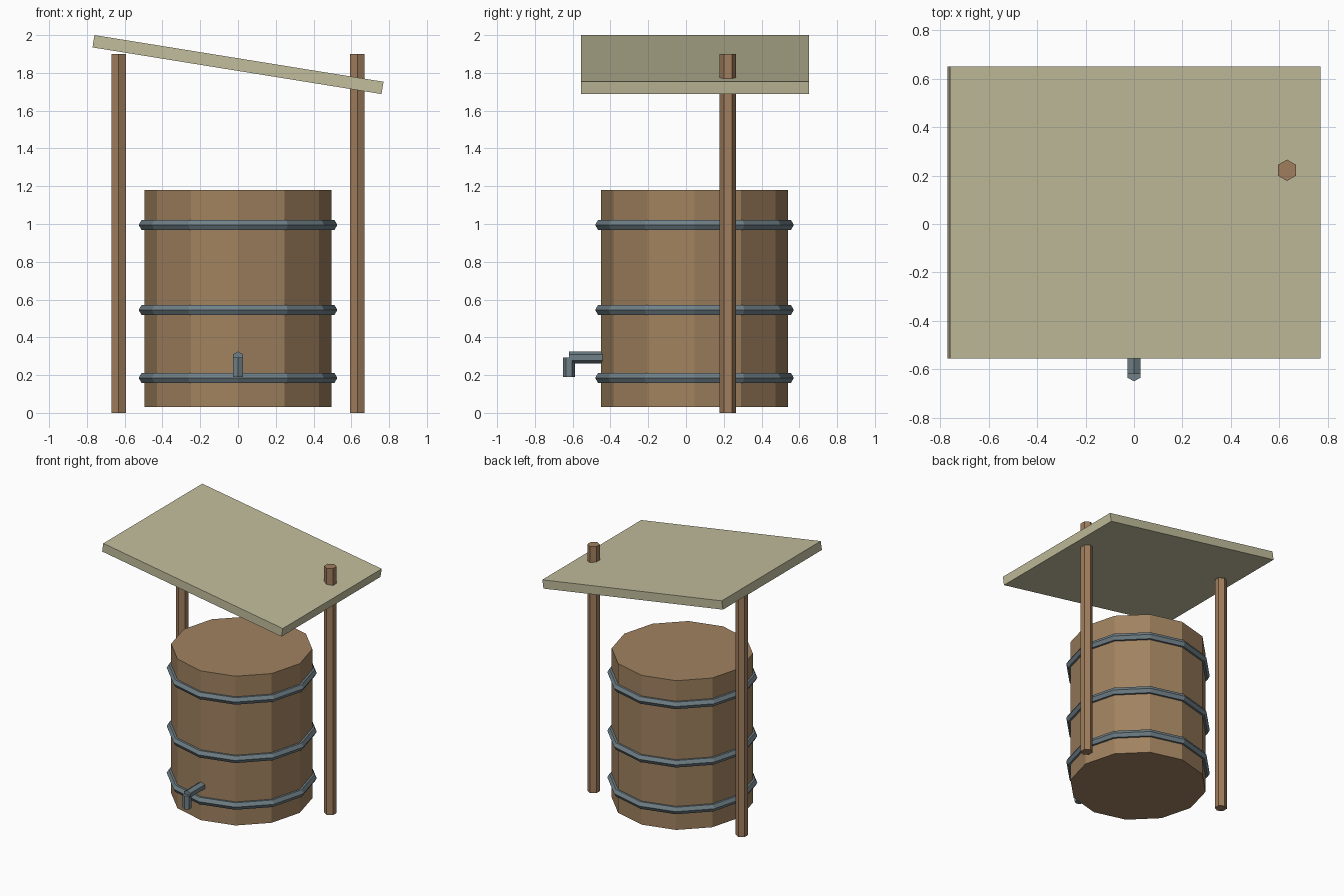
import bpy
import math
from mathutils import Matrix, Vector

cube = bpy.data.objects.get("Cube")
if cube:
    bpy.data.objects.remove(cube, do_unlink=True)


def srgb(*rgb):
    return tuple(((c / 255 + 0.055) / 1.055) ** 2.4 for c in rgb) + (1.0,)


def material(name, color):
    mat = bpy.data.materials.new(name)
    mat.use_nodes = True
    mat.diffuse_color = color
    mat.node_tree.nodes["Principled BSDF"].inputs["Base Color"].default_value = color
    return mat


barrel_wood = material("barrel wood", srgb(160, 130, 95))
post_wood = material("post wood", srgb(160, 126, 94))
iron = material("blue grey iron", srgb(112, 128, 135))
board = material("pale board", srgb(194, 189, 156))


def finish(name, mat):
    obj = bpy.context.object
    obj.name = name
    obj.data.name = name
    obj.data.materials.append(mat)
    return obj


def prism(name, mat, sides, radius, start, end):
    """Flat-sided rod with a corner pointing along y (or z when level)."""
    start, end = Vector(start), Vector(end)
    axis = end - start
    bpy.ops.mesh.primitive_cylinder_add(vertices=sides, radius=radius, depth=axis.length)
    obj = finish(name, mat)
    turn = Matrix.Rotation(math.pi / 2, 4, "X") if abs(axis.y) > abs(axis.z) else Matrix()
    obj.matrix_world = Matrix.Translation((start + end) / 2) @ turn
    return obj


centre_y = 0.045

# Barrel body
prism("barrel", barrel_wood, 12, 0.495, (0, centre_y, 0.03), (0, centre_y, 1.18))

# Iron hoops
for name, z in (("lower", 0.185), ("middle", 0.545), ("upper", 0.995)):
    bpy.ops.mesh.primitive_torus_add(major_segments=12, minor_segments=6,
                                     major_radius=0.495, minor_radius=0.031,
                                     location=(0, centre_y, z))
    finish(name + "_hoop", iron)

# Tap: level pipe and downward spout
prism("tap_pipe", iron, 6, 0.032, (0, -0.62, 0.293), (0, -0.4, 0.293))
prism("tap_spout", iron, 6, 0.031, (0, -0.619, 0.19), (0, -0.619, 0.292))

# Roof posts
for name, side in (("left", 1), ("right", -1)):
    x = side * 0.632
    prism(name + "_post", post_wood, 6, 0.044, (x, 0.222, 0), (x, 0.222, 1.9))

# Slanted roof board
bpy.ops.mesh.primitive_cube_add(size=1, location=(0, 0.0475, 1.844))
roof = finish("roof_board", board)
roof.scale = (1.55, 1.205, 0.066)
roof.rotation_euler.y = 0.16
